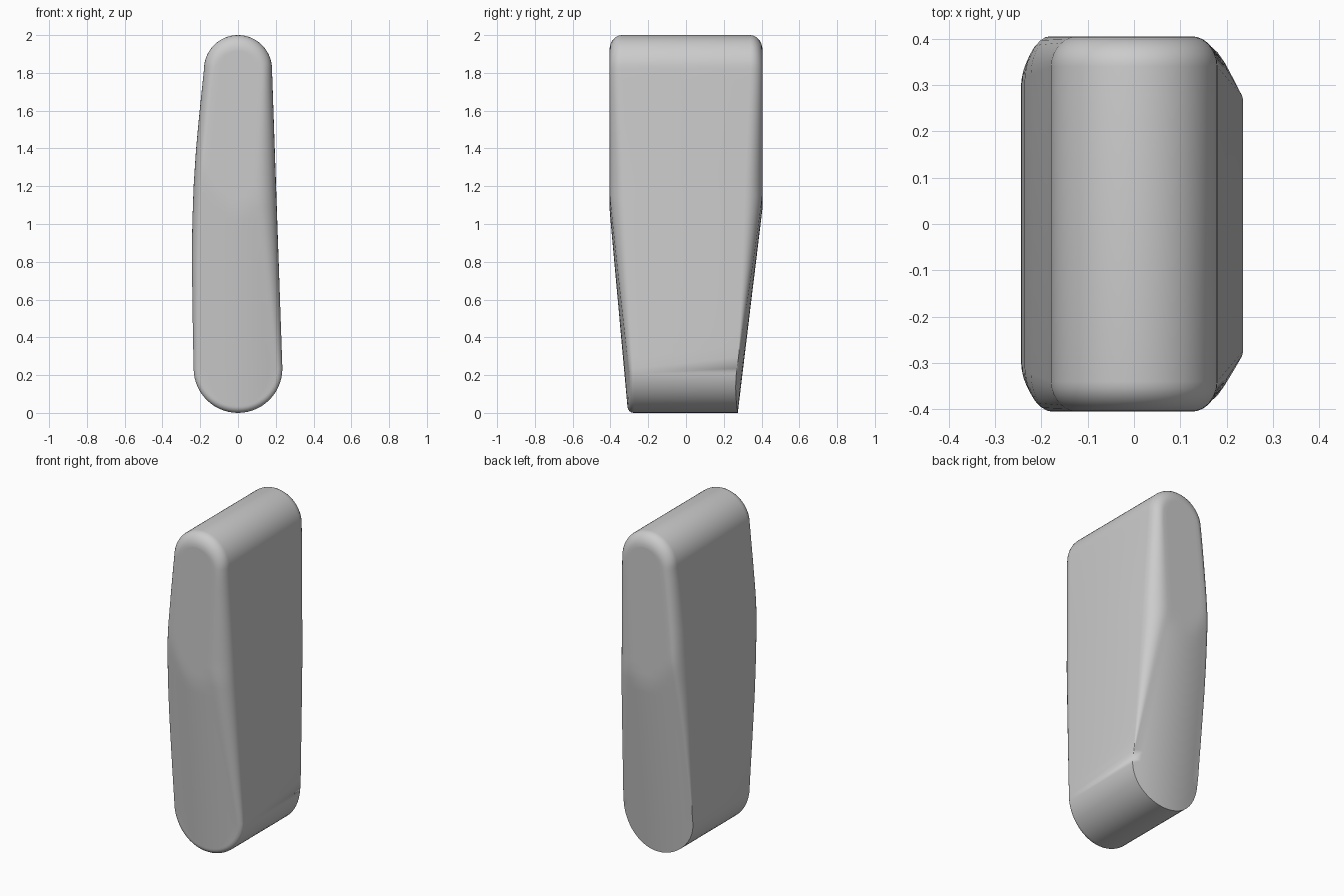
import bpy, bmesh, math
from mathutils import Vector

cube = bpy.data.objects.get("Cube")
if cube:
    bpy.data.objects.remove(cube, do_unlink=True)

BOT_R, TOP_R, TOP_Z = 0.235, 0.18, 1.82
ARC, SIDE, FILLET, COLS = 14, 26, 7, 10


def lerp(points, z):
    """Piecewise linear lookup."""
    if z <= points[0][0]:
        return points[0][1]
    for (a, p), (b, q) in zip(points, points[1:]):
        if z <= b:
            return p + (q - p) * (z - a) / (b - a)
    return points[-1][1]


# Side profile: rounded foot, straight left side, bulged right side, rounded top
BULGE = [(0.235, 0.235), (0.5, 0.24), (0.8, 0.244), (1.0, 0.242),
         (1.2, 0.235), (1.4, 0.222), (1.6, 0.203), (1.82, 0.18)]
STRAIGHT = [(0.235, 0.235), (1.82, 0.18)]


def half_profile(sign, widths):
    pts = []
    for i in range(ARC):
        a = math.pi / 2 * i / ARC
        pts.append(Vector((sign * BOT_R * math.sin(a), BOT_R * (1 - math.cos(a)))))
    for i in range(SIDE):
        z = BOT_R + (TOP_Z - BOT_R) * i / SIDE
        pts.append(Vector((sign * lerp(widths, z), z)))
    for i in range(ARC + 1):
        a = math.pi / 2 * i / ARC
        pts.append(Vector((sign * TOP_R * math.cos(a), TOP_Z + TOP_R * math.sin(a))))
    return pts


left = half_profile(1, STRAIGHT)
right = half_profile(-1, BULGE)
n = len(left)
outline = left + right[-2:0:-1]
count = len(outline)


# End face: flat above, tapering and slightly crowned below
def end_y(x, z, front):
    foot = 0.307 if front else 0.274
    return min(0.405, foot + (0.407 - foot) * z / 1.1 - 0.6 * x * x)


def fillet_start(z):
    return lerp([(0.24, 0.275), (1.85, 0.34)], z)


def fillet_inset(x, z, front):
    foot = 0.035 if front else 0.0
    middle = 0.11 if x > 0 else 0.05
    return lerp([(0.24, foot), (1.2, middle), (1.8, 0.055), (2.0, 0.08)], z)


bm = bmesh.new()


def face(verts):
    unique = list(dict.fromkeys(verts))
    if len(unique) > 2 and not bm.faces.get(unique):
        bm.faces.new(unique)


def build_end(front):
    """Fillet rings and end face of one end; returns its outermost ring."""
    sign = -1 if front else 1
    rings = [[] for _ in range(FILLET + 1)]
    for i, p in enumerate(outline):
        tangent = (outline[(i + 1) % count] - outline[i - 1]).normalized()
        inward = Vector((-tangent.y, tangent.x))
        inset = fillet_inset(p.x, p.y, front)
        q = p + inward * inset
        outer = end_y(q.x, q.y, front)
        start = min(fillet_start(p.y), outer)
        for k, ring in enumerate(rings):
            a = math.pi / 2 * k / FILLET
            s = p + inward * inset * (1 - math.cos(a))
            y = start + (outer - start) * math.sin(a)
            ring.append(bm.verts.new((s.x, sign * y, s.y)))
    for a, b in zip(rings, rings[1:]):
        for i in range(count):
            j = (i + 1) % count
            face([a[i], a[j], b[j], b[i]])
    # Rows across the end face
    inner, rows = rings[-1], []
    for i in range(n):
        l, r = inner[i], inner[(count - i) % count]
        row = [l]
        for c in range(1, COLS):
            if l is not r:
                m = l.co.lerp(r.co, c / COLS)
                row.append(bm.verts.new((m.x, sign * end_y(m.x, m.z, front), m.z)))
            else:
                row.append(l)
        rows.append(row + [r])
    for a, b in zip(rows, rows[1:]):
        for c in range(COLS):
            face([a[c], a[c + 1], b[c + 1], b[c]])
    return rings[0]


# Wide wall joining both ends
front_ring, back_ring = build_end(True), build_end(False)
for i in range(count):
    j = (i + 1) % count
    face([front_ring[i], front_ring[j], back_ring[j], back_ring[i]])

bmesh.ops.remove_doubles(bm, verts=bm.verts, dist=0.0003)
bmesh.ops.recalc_face_normals(bm, faces=bm.faces)
mesh = bpy.data.meshes.new("rounded_body")
bm.to_mesh(mesh)
bm.free()
body = bpy.data.objects.new("rounded_body", mesh)
bpy.context.collection.objects.link(body)

# Plain grey finish
grey = bpy.data.materials.new("light_grey")
grey.use_nodes = True
grey.diffuse_color = (0.6, 0.6, 0.6, 1)
grey.node_tree.nodes["Principled BSDF"].inputs["Base Color"].default_value = (0.6, 0.6, 0.6, 1)
mesh.materials.append(grey)

bpy.context.view_layer.objects.active = body
body.select_set(True)
bpy.ops.object.shade_smooth_by_angle(angle=math.radians(30))
